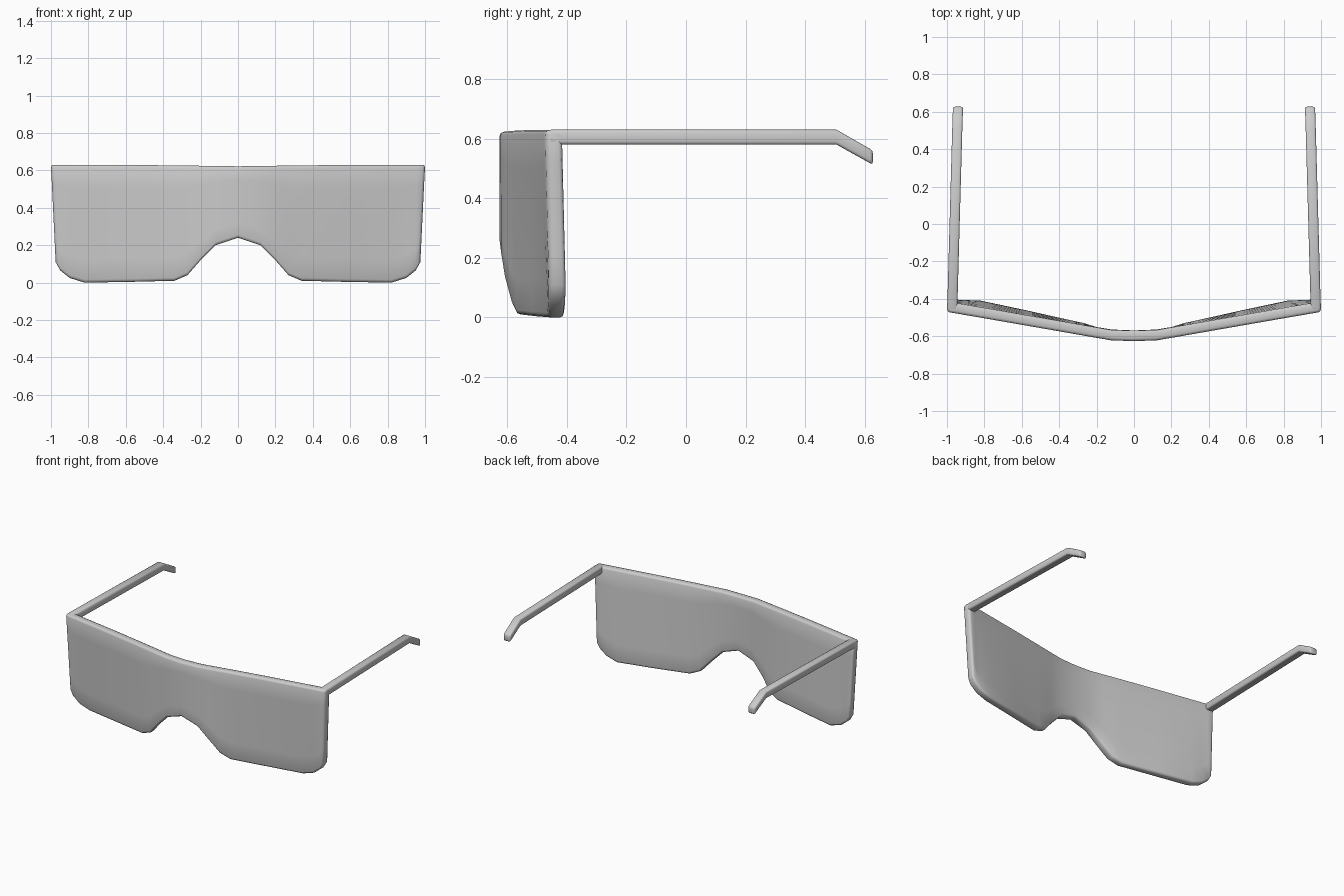
import bpy, bmesh

if "Cube" in bpy.data.objects:
    bpy.data.objects.remove(bpy.data.objects["Cube"])


def finish(bm, name, bevel, angle):
    """Turn a bmesh into a smooth object with rounded edges."""
    bmesh.ops.recalc_face_normals(bm, faces=bm.faces)
    mesh = bpy.data.meshes.new(name)
    bm.to_mesh(mesh)
    bm.free()
    mesh.polygons.foreach_set("use_smooth", [True] * len(mesh.polygons))
    obj = bpy.data.objects.new(name, mesh)
    bpy.context.collection.objects.link(obj)
    mod = obj.modifiers.new("rounded_edges", 'BEVEL')
    mod.width = bevel
    mod.segments = 2
    mod.limit_method = 'ANGLE'
    mod.angle_limit = angle
    return obj


# Lens shield: each column runs from the top edge to the lower outline
# (top x, bottom x, bottom y, bottom z) for the right half
half = [
    (0.00, 0.00, -0.625, 0.24),
    (0.12, 0.12, -0.620, 0.20),
    (0.21, 0.20, -0.607, 0.12),
    (0.28, 0.27, -0.585, 0.04),
    (0.35, 0.34, -0.570, 0.01),
    (0.58, 0.58, -0.516, 0.004),
    (0.82, 0.82, -0.465, 0.00),
    (0.90, 0.90, -0.462, 0.025),
    (0.955, 0.95, -0.460, 0.065),
    (1.00, 0.975, -0.458, 0.11),
]
columns = [(-t, -x, y, z) for t, x, y, z in reversed(half[1:])] + half
ROWS = 5
THICK = 0.056


def top_y(x):
    return -0.626 + max(0, abs(x) - 0.1) * 0.173


bm = bmesh.new()
grids = []
for back in (0, THICK):
    grid = []
    for t, x, y, z in columns:
        top_z = 0.622 + 0.007 * min(1, abs(t) / 0.5)
        col = []
        for r in range(ROWS + 1):
            f = r / ROWS
            col.append(bm.verts.new((x + (t - x) * f,
                                     y + (top_y(t) - y) * f + back,
                                     z + (top_z - z) * f)))
        grid.append(col)
    grids.append(grid)
    for a, b in zip(grid, grid[1:]):
        for r in range(ROWS):
            bm.faces.new((a[r], b[r], b[r + 1], a[r + 1]))
front, rear = grids
for i in range(len(columns) - 1):
    for r in (0, ROWS):
        bm.faces.new((front[i][r], front[i + 1][r], rear[i + 1][r], rear[i][r]))
for i in (0, -1):
    for r in range(ROWS):
        bm.faces.new((front[i][r], front[i][r + 1], rear[i][r + 1], rear[i][r]))
finish(bm, "lens_shield", 0.014, 1.05)


# Temple arms with drooping tips: stations (y, outer x, bottom z, top z)
stations = [(-0.462, 0.999, 0.58, 0.630),
            (0.505, 0.972, 0.58, 0.630),
            (0.627, 0.968, 0.512, 0.560)]
for side, label in ((-1, "left"), (1, "right")):
    bm = bmesh.new()
    rings = []
    for y, x, lo, hi in stations:
        inner = x - 0.054
        rings.append([bm.verts.new((side * px, y, pz)) for px, pz in
                      ((x, lo), (x, hi), (inner, hi), (inner, lo))])
    for a, b in zip(rings, rings[1:]):
        for k in range(4):
            n = (k + 1) % 4
            bm.faces.new((a[k], a[n], b[n], b[k]))
    bm.faces.new(rings[0])
    bm.faces.new(rings[-1])
    finish(bm, label + "_temple_arm", 0.010, 0.9)
